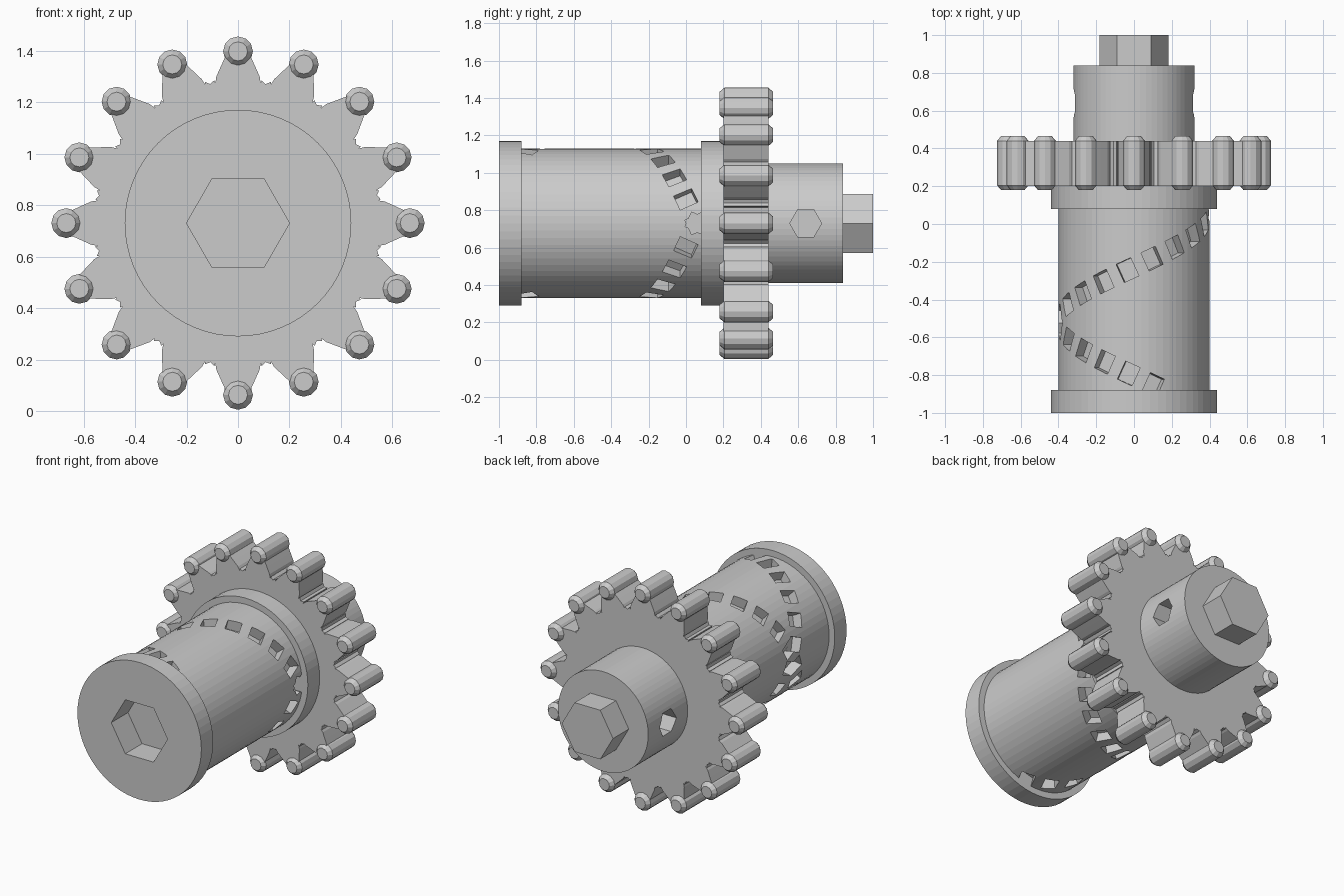
import bpy, bmesh
from math import sin, cos, pi, radians, atan2
from mathutils import Matrix, Vector

if "Cube" in bpy.data.objects:
    bpy.data.objects.remove(bpy.data.objects["Cube"])

CZ = 0.73  # height of the axle


def finish(name, bm):
    bmesh.ops.recalc_face_normals(bm, faces=bm.faces)
    me = bpy.data.meshes.new(name)
    bm.to_mesh(me)
    bm.free()
    ob = bpy.data.objects.new(name, me)
    bpy.context.collection.objects.link(ob)
    return ob


def loft(bm, rings):
    """Skin closed rings of points and cap both ends."""
    rows = [[bm.verts.new(p) for p in ring] for ring in rings]
    n = len(rows[0])
    for a, b in zip(rows, rows[1:]):
        for i in range(n):
            j = (i + 1) % n
            bm.faces.new((a[i], a[j], b[j], b[i]))
    bm.faces.new(rows[0])
    bm.faces.new(rows[-1][::-1])


def turned(bm, profile, n, x=0, z=CZ):
    """Turn (radius, y) pairs around an axis parallel to y."""
    loft(bm, [[(x + r * cos(2 * pi * i / n), y, z + r * sin(2 * pi * i / n))
               for i in range(n)] for r, y in profile])


def cylinder(name, r, y0, y1, n=64):
    bm = bmesh.new()
    turned(bm, [(r, y0), (r, y1)], n)
    return finish(name, bm)


def cut(ob, cutter):
    m = ob.modifiers.new("cut", 'BOOLEAN')
    m.operation = 'DIFFERENCE'
    m.solver = 'EXACT'
    m.use_self = True
    m.object = cutter
    bpy.context.view_layer.objects.active = ob
    bpy.ops.object.modifier_apply(modifier=m.name)


# Drum, flanges, hub and hexagonal drive boss
drum = cylinder("drum", 0.40, -0.88, 0.10)
front_flange = cylinder("front_flange", 0.44, -1.0, -0.88)
cylinder("rear_flange", 0.44, 0.08, 0.21)
hub = cylinder("hub", 0.32, 0.42, 0.84)
cylinder("hex_boss", 0.182, 0.80, 1.0, 6)

# Pockets along two crossing helices on the drum
bm = bmesh.new()
step, pitch = 19, 0.0032
tilt = atan2(pitch * step, 0.4 * radians(step))
for side in (1, -1):
    for k in range(16):
        a = side * radians(step * k)
        radial = Vector((cos(a), 0, sin(a)))
        around = Vector((-sin(a), 0, cos(a))) * side
        along = around * cos(tilt) + Vector((0, -sin(tilt), 0))
        across = along.cross(radial)
        pos = radial * 0.40 + Vector((0, 0.06 - pitch * step * k, CZ))
        m = Matrix((along, across, radial)).transposed().to_4x4()
        m = Matrix.Translation(pos) @ m @ Matrix.Diagonal((0.085, 0.105, 0.13, 1))
        bmesh.ops.create_cube(bm, size=1, matrix=m)
pockets = finish("pocket_cutter", bm)

# Hexagonal socket in the front end
socket = cylinder("socket_cutter", 0.20, -1.1, -0.83, 6)

# Hexagonal side holes in the hub
bm = bmesh.new()
for s in (1, -1):
    loft(bm, [[(s * x, 0.64 + 0.085 * cos(i * pi / 3), CZ + 0.085 * sin(i * pi / 3))
               for i in range(6)] for x in (0.2, 0.4)])
side_holes = finish("side_hole_cutter", bm)

for ob, cutter in ((drum, pockets), (drum, socket), (front_flange, socket),
                   (hub, side_holes)):
    cut(ob, cutter)
for cutter in (pockets, socket, side_holes):
    bpy.data.objects.remove(cutter)

# Gear wheel with 16 tapered teeth
half = [(0.107, 0.54), (0.092, 0.555), (0.088, 0.545), (0.084, 0.57),
        (0.066, 0.61), (0.05, 0.645), (0.045, 0.68)]
tooth = half + [(-t, r) for t, r in half[:0:-1]]
outline = []
for k in range(16):
    a = k * pi / 8
    outline += [(r * cos(a) + t * sin(a), r * sin(a) - t * cos(a)) for t, r in tooth]
bm = bmesh.new()
loft(bm, [[(x, y, CZ + z) for x, z in outline] for y in (0.20, 0.44)])
finish("gear_wheel", bm)

# Chamfered pins at the tooth tips
bm = bmesh.new()
for k in range(16):
    a = k * pi / 8
    turned(bm, [(0.037, 0.18), (0.058, 0.205), (0.058, 0.44), (0.037, 0.465)],
           12, 0.667 * cos(a), CZ + 0.667 * sin(a))
finish("tooth_pins", bm)
